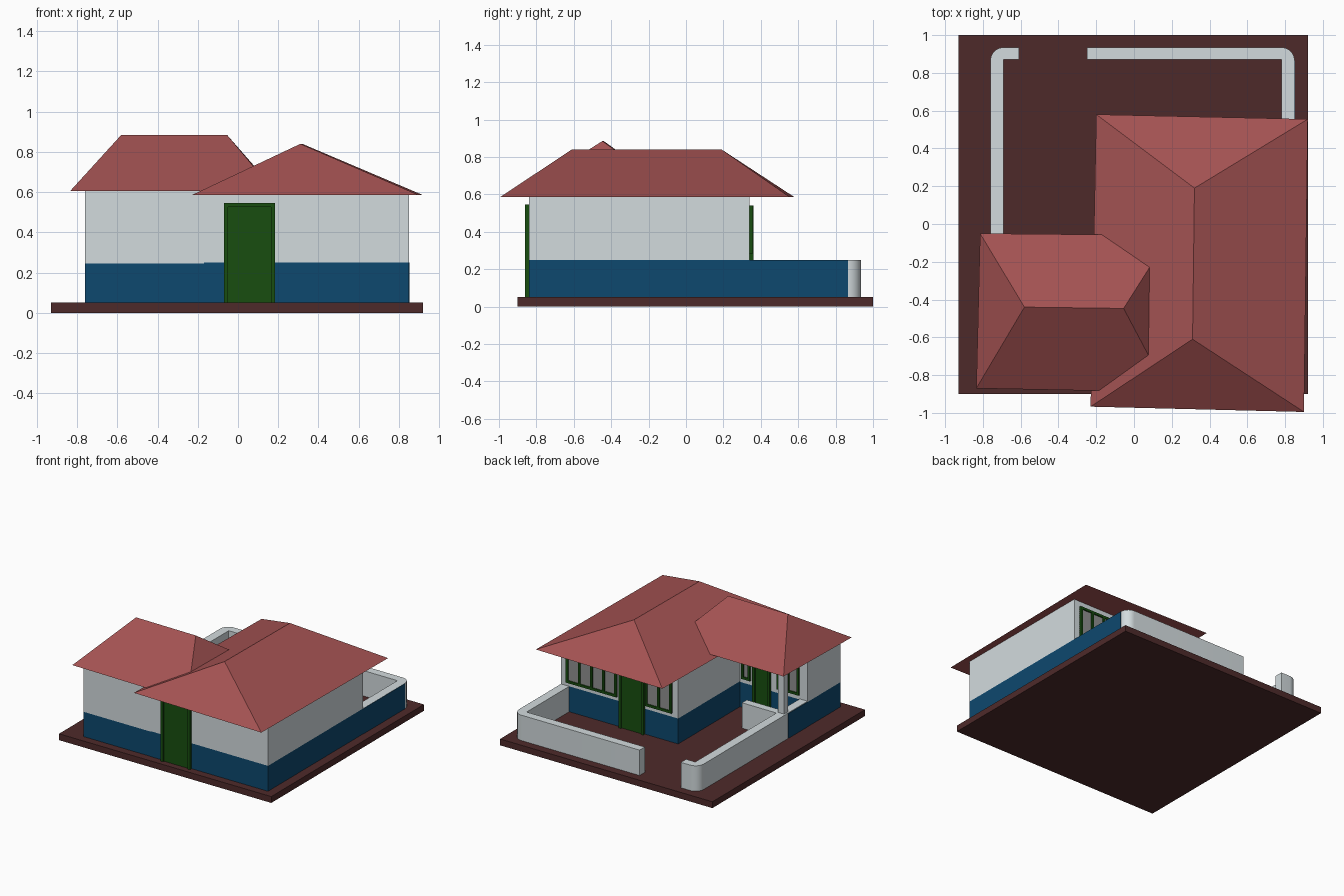
import bpy, bmesh
from math import cos, sin, pi, radians

if "Cube" in bpy.data.objects:
    bpy.data.objects.remove(bpy.data.objects["Cube"])


def material(name, rgb):
    m = bpy.data.materials.new(name)
    m.diffuse_color = (*rgb, 1)
    m.use_nodes = True
    m.node_tree.nodes["Principled BSDF"].inputs["Base Color"].default_value = m.diffuse_color
    return m


ROOF = material("roof_red", (0.37, 0.085, 0.085))
WHITE = material("wall_white", (0.65, 0.71, 0.73))
BLUE = material("wall_blue", (0.004, 0.065, 0.156))
GREEN = material("frame_green", (0.009, 0.076, 0.005))
EARTH = material("base_brown", (0.076, 0.023, 0.023))
GLASS = material("glass_grey", (0.28, 0.28, 0.28))


def finish(name, bm, mat):
    bmesh.ops.recalc_face_normals(bm, faces=bm.faces)
    me = bpy.data.meshes.new(name)
    bm.to_mesh(me)
    bm.free()
    me.materials.append(mat)
    ob = bpy.data.objects.new(name, me)
    bpy.context.collection.objects.link(ob)
    return ob


def prism(name, outline, z0, z1, mat):
    bm = bmesh.new()
    face = bm.faces.new([bm.verts.new((x, y, z0)) for x, y in outline])
    top = bmesh.ops.extrude_face_region(bm, geom=[face])["geom"]
    for v in top:
        if isinstance(v, bmesh.types.BMVert):
            v.co.z = z1
    if not any(len(f.verts) == len(outline) and f.calc_center_median().z < z0 + 1e-5
               for f in bm.faces):
        bm.faces.new([v for v in bm.verts if abs(v.co.z - z0) < 1e-6])
    return finish(name, bm, mat)


def box(name, x0, x1, y0, y1, z0, z1, mat):
    bm = bmesh.new()
    bmesh.ops.create_cube(bm, size=1)
    for v in bm.verts:
        v.co = (x1 if v.co.x > 0 else x0, y1 if v.co.y > 0 else y0, z1 if v.co.z > 0 else z0)
    return finish(name, bm, mat)


def hip_roof(name, eaves, z0, ridge, z1):
    # eaves: front left, front right, back right, back left; ridge: two ends
    along_y = abs(ridge[0][1] - ridge[1][1]) > abs(ridge[0][0] - ridge[1][0])
    bm = bmesh.new()
    a, b, c, d = [bm.verts.new((x, y, z0)) for x, y in eaves]
    p, q = [bm.verts.new((x, y, z1)) for x, y in ridge]
    if along_y:
        faces = [(a, b, p), (b, c, q, p), (c, d, q), (d, a, p, q)]
    else:
        faces = [(a, b, q, p), (b, c, q), (c, d, p, q), (d, a, p)]
    for f in faces + [(d, c, b, a)]:
        bm.faces.new(f)
    return finish(name, bm, ROOF)


def house_block(name, x0, x1, y0, y1, split, top):
    box(name + "_lower_wall", x0, x1, y0, y1, 0.05, split, BLUE)
    box(name + "_upper_wall", x0, x1, y0, y1, split, top, WHITE)


def frame(name, x0, x1, y0, y1, z0, z1, w, columns=1, sill=True):
    for i in range(columns + 1):
        x = x0 + (x1 - x0 - w) * i / columns
        box(f"{name}_post_{i}", x, x + w, y0, y1, z0, z1, GREEN)
    box(name + "_head", x0, x1, y0, y1, z1 - w, z1, GREEN)
    if sill:
        box(name + "_sill", x0, x1, y0, y1, z0, z0 + w, GREEN)


def window(name, x0, x1, y, columns):
    frame(name, x0, x1, y, y + 0.015, 0.28, 0.54, 0.018, columns)
    box(name + "_glass", x0, x1, y, y + 0.005, 0.28, 0.54, GLASS)


def door(name, x0, x1, y0, y1, panel0, panel1, top):
    frame(name + "_frame", x0, x1, y0, y1, 0.05, top, 0.02, sill=False)
    box(name + "_panel", x0 + 0.01, x1 - 0.01, panel0, panel1, 0.05, top - 0.01, GREEN)


def arc(cx, cy, r, a0, a1, n=10):
    return [(cx + r * cos(a0 + (a1 - a0) * i / n), cy + r * sin(a0 + (a1 - a0) * i / n))
            for i in range(n + 1)]


# Ground slab
box("base_slab", -0.93, 0.92, -0.90, 1.00, 0.0, 0.05, EARTH)

# Two house blocks
house_block("main_house", -0.17, 0.85, -0.84, 0.34, 0.25, 0.59)
house_block("side_house", -0.76, -0.17, -0.838, -0.43, 0.245, 0.61)

# Hipped roofs
hip_roof("main_roof", [(-0.23, -0.967), (0.90, -0.995), (0.92, 0.555), (-0.20, 0.58)], 0.585,
         [(0.31, -0.61), (0.32, 0.19)], 0.84)
hip_roof("side_roof", [(-0.835, -0.87), (0.18, -0.89), (0.19, -0.06), (-0.815, -0.05)], 0.605,
         [(-0.58, -0.44), (-0.055, -0.447)], 0.885)

# Doors and windows
door("front_door", -0.07, 0.185, -0.862, -0.835, -0.85, -0.835, 0.545)
door("back_door", 0.12, 0.335, 0.335, 0.36, 0.335, 0.35, 0.54)
door("porch_door", -0.44, -0.29, -0.435, -0.41, -0.435, -0.42, 0.54)
window("back_window_wide", 0.36, 0.80, 0.34, 4)
window("back_window_narrow", -0.12, 0.11, 0.34, 2)
window("porch_window", -0.69, -0.50, -0.43, 2)
window("porch_window_small", -0.265, -0.19, -0.43, 1)

# Garden walls with rounded outer corners
right_wall = [(0.78, 0.34), (0.85, 0.34)] + arc(0.78, 0.865, 0.07, 0, pi / 2) + \
    [(-0.25, 0.935), (-0.25, 0.87), (0.78, 0.87)]
left_wall = [(-0.61, 0.935)] + arc(-0.69, 0.865, 0.07, pi / 2, pi) + \
    [(-0.76, -0.17), (-0.69, -0.17), (-0.69, 0.87), (-0.61, 0.87)]
for name, outline in (("garden_wall_right", right_wall), ("garden_wall_left", left_wall)):
    ob = prism(name, outline, 0.05, 0.25, WHITE)
    bpy.ops.object.select_all(action='DESELECT')
    ob.select_set(True)
    bpy.context.view_layer.objects.active = ob
    bpy.ops.object.shade_smooth_by_angle(angle=radians(30))
box("garden_wall_right_paint", 0.848, 0.852, 0.34, 0.865, 0.05, 0.249, BLUE)

# Porch parapet and pillar
box("porch_side_parapet", -0.758, -0.69, -0.43, -0.17, 0.05, 0.25, WHITE)
box("porch_side_paint", -0.761, -0.757, -0.43, -0.19, 0.05, 0.245, BLUE)
box("porch_back_parapet", -0.69, -0.39, -0.20, -0.14, 0.05, 0.25, WHITE)
box("porch_pillar", -0.745, -0.695, -0.205, -0.155, 0.25, 0.61, WHITE)
